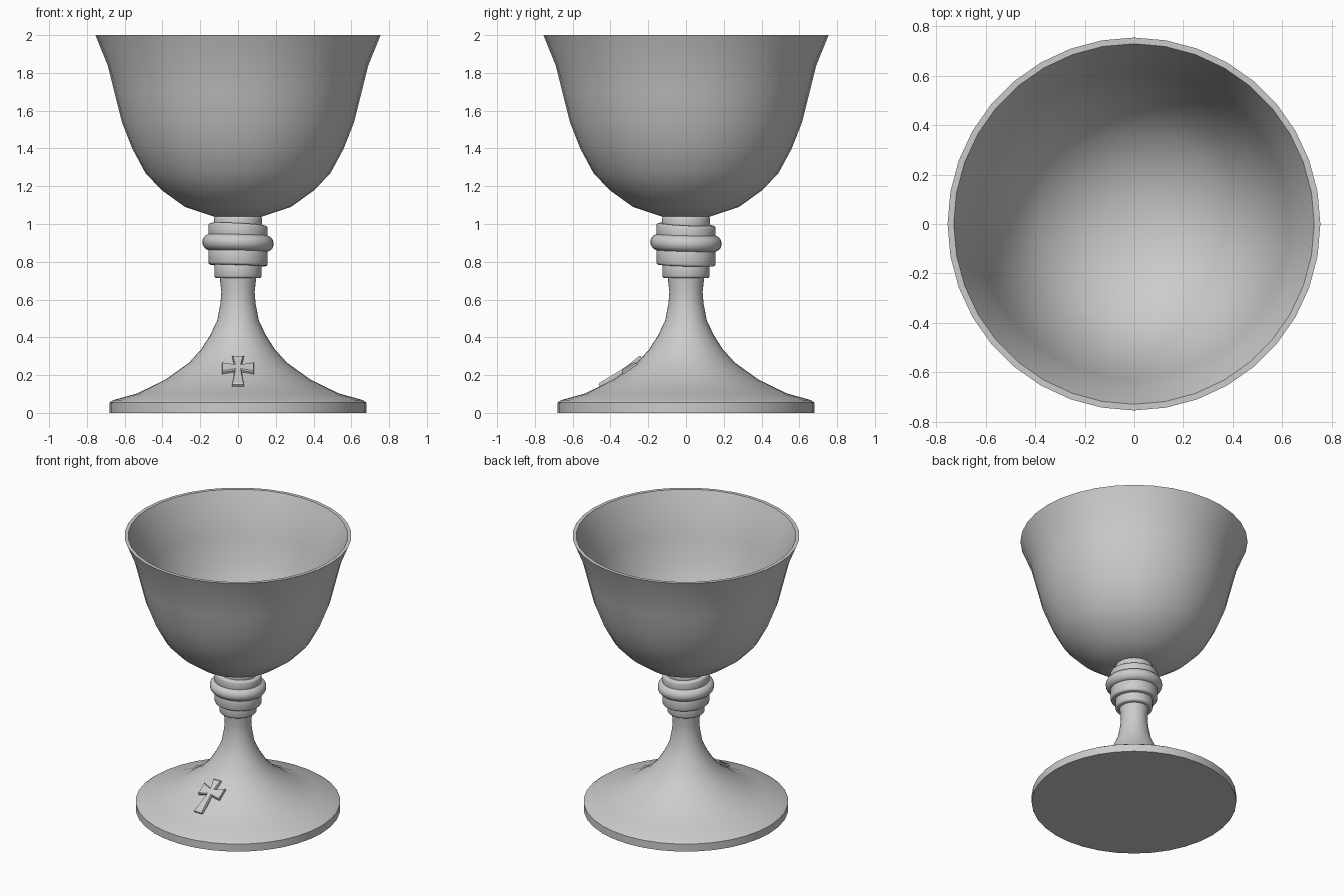
import bpy, bmesh, math
from mathutils import Vector

if "Cube" in bpy.data.objects:
    bpy.data.objects.remove(bpy.data.objects["Cube"])

SIDES = 36


def finish(name, bm, angle=35):
    bmesh.ops.recalc_face_normals(bm, faces=bm.faces)
    me = bpy.data.meshes.new(name)
    bm.to_mesh(me)
    bm.free()
    ob = bpy.data.objects.new(name, me)
    bpy.context.collection.objects.link(ob)
    bpy.ops.object.select_all(action='DESELECT')
    bpy.context.view_layer.objects.active = ob
    ob.select_set(True)
    bpy.ops.object.shade_smooth_by_angle(angle=math.radians(angle))
    return ob


def lathe(name, profile, tilt=0.0, angle=35):
    """Revolve (radius, z) points; tilt shears the rings slightly downhill."""
    bm = bmesh.new()
    rings = []
    for r, z in profile:
        if r == 0:
            rings.append([bm.verts.new((0, 0, z))] * SIDES)
            continue
        ring = []
        for i in range(SIDES):
            a = 2 * math.pi * i / SIDES
            x, y = r * math.cos(a), r * math.sin(a)
            ring.append(bm.verts.new((x, y, z - tilt * (x + y))))
        rings.append(ring)
    for lo, hi in zip(rings, rings[1:]):
        for i in range(SIDES):
            j = (i + 1) % SIDES
            bm.faces.new(dict.fromkeys((lo[i], lo[j], hi[j], hi[i])))
    return finish(name, bm, angle)


# Flared foot and stem
slope = [(.68, .055), (.66, .068), (.534, .103), (.386, .175), (.26, .265),
         (.196, .335), (.148, .41), (.11, .49), (.093, .58), (.088, .64), (.098, .73)]
lathe("foot_and_stem", [(0, 0), (.68, 0)] + slope + [(0, .73)])

# Bowl: outer wall, flat rim, inner wall
outer = [(.13, 1.04), (.28, 1.09), (.405, 1.18), (.49, 1.27), (.56, 1.4),
         (.615, 1.54), (.655, 1.7), (.69, 1.84), (.755, 2.0)]
inner = [(.73, 2.0), (.665, 1.84), (.63, 1.7), (.59, 1.54), (.535, 1.41),
         (.468, 1.29), (.387, 1.2), (.27, 1.118), (.13, 1.068), (0, 1.06)]
lathe("bowl", [(0, 1.035)] + outer + inner)


# Knot: stacked rounded collars around one fat ring
def collar(name, r, z0, z1, tilt, b=.012):
    lathe(name, [(0, z0), (r - b, z0), (r - .3 * b, z0 + .3 * b), (r, z0 + b),
                 (r, z1 - b), (r - .3 * b, z1 - .3 * b), (r - b, z1), (0, z1)], tilt, 50)


collar("lower_collar", .125, .713, .80, .0)
collar("lower_band", .157, .78, .87, .03)
collar("upper_band", .157, .92, .998, .05)
collar("upper_collar", .127, .97, 1.042, .0)
ring = [(.145 + .044 * math.cos(t), .9 + .044 * math.sin(t))
        for t in (math.radians(-90 + 20 * k) for k in range(10))]
lathe("knot_ring", [(0, .856)] + ring + [(0, .944)], .025, 50)


# Raised cross with flared arms, following the front of the foot
def on_foot(x, z, lift):
    for (r0, z0), (r1, z1) in zip(slope, slope[1:]):
        if z0 <= z <= z1:
            r = r0 + (r1 - r0) * (z - z0) / (z1 - z0)
            break
    n = Vector((x, -r, .62 * r / .42)).normalized()
    return Vector((x, -math.sqrt(r * r - x * x), z)) + n * lift


right = [(.03, .292), (.018, .246), (.084, .256), (.084, .205), (.018, .216), (.032, .14)]
outline = right + [(-x, z) for x, z in reversed(right)]
inset = [(x - math.copysign(.005, x), z - dz) for (x, z), dz in
         zip(outline, [.005, .004, .004, -.004, -.004, -.005] + [-.005, -.004, -.004, .004, .004, .005])]

bm = bmesh.new()
loops = [[bm.verts.new(on_foot(x, z, h)) for x, z in pts]
         for pts, h in ((outline, -.02), (outline, .011), (inset, .018))]
for lo, hi in zip(loops, loops[1:]):
    for i in range(12):
        j = (i + 1) % 12
        bm.faces.new((lo[i], lo[j], hi[j], hi[i]))
for quad in ((11, 0, 1, 10), (1, 2, 3, 4), (4, 5, 6, 7), (7, 8, 9, 10), (1, 4, 7, 10)):
    bm.faces.new([loops[2][i] for i in quad])
    bm.faces.new([loops[0][i] for i in reversed(quad)])
finish("foot_cross", bm, 25)
